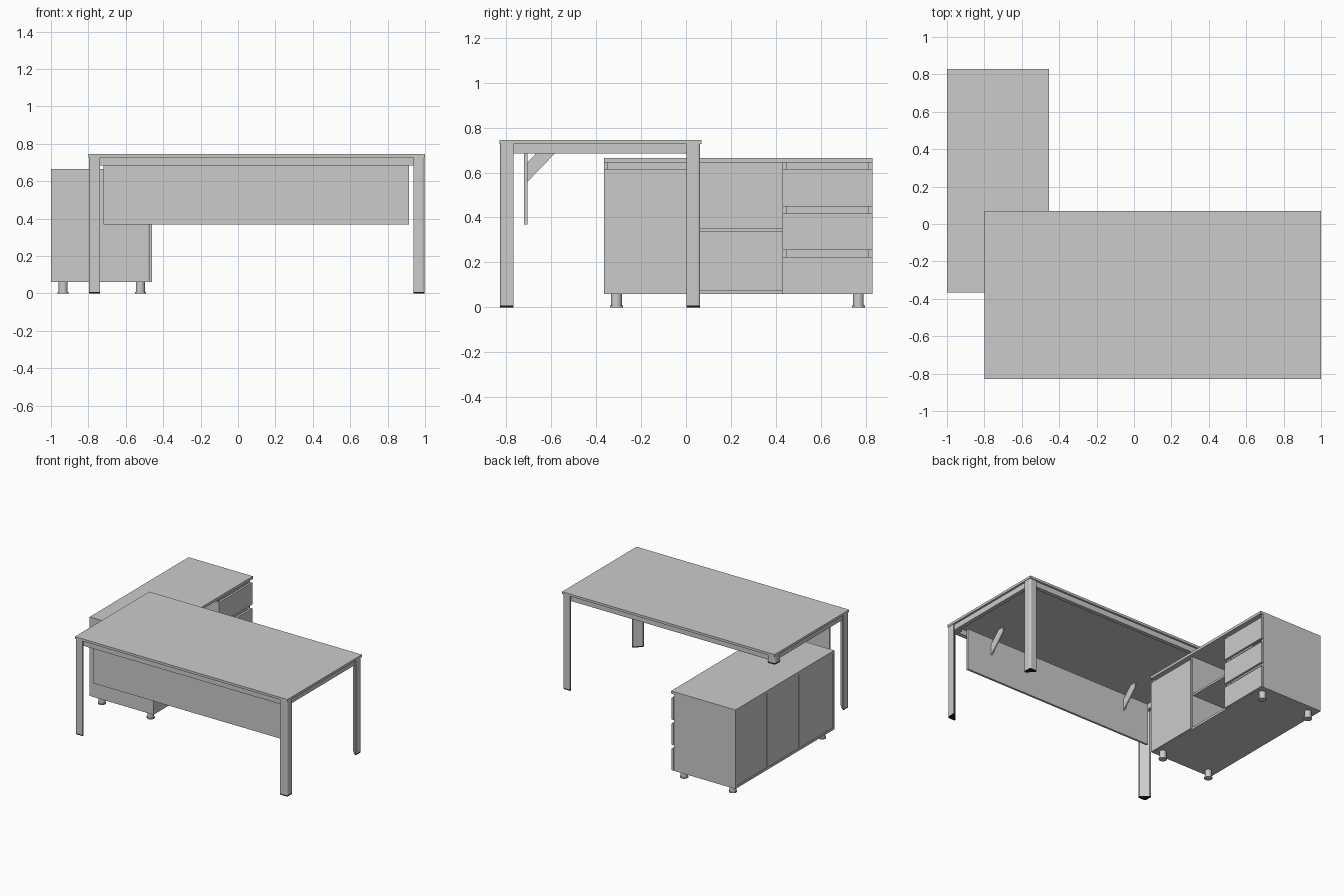
import bpy, bmesh, math

if "Cube" in bpy.data.objects:
    bpy.data.objects.remove(bpy.data.objects["Cube"])

black = bpy.data.materials.new("black_plastic")
black.diffuse_color = (0.01, 0.01, 0.01, 1)
black.use_nodes = True
black.node_tree.nodes["Principled BSDF"].inputs["Base Color"].default_value = black.diffuse_color


def finish(name, bm, mat=None):
    bmesh.ops.recalc_face_normals(bm, faces=bm.faces)
    me = bpy.data.meshes.new(name)
    bm.to_mesh(me)
    bm.free()
    ob = bpy.data.objects.new(name, me)
    bpy.context.collection.objects.link(ob)
    if mat:
        me.materials.append(mat)
    return ob


def box(name, x0, x1, y0, y1, z0, z1):
    bm = bmesh.new()
    bmesh.ops.create_cube(bm, size=1)
    for v in bm.verts:
        v.co = ((x0 + x1) / 2 + v.co.x * (x1 - x0),
                (y0 + y1) / 2 + v.co.y * (y1 - y0),
                (z0 + z1) / 2 + v.co.z * (z1 - z0))
    return finish(name, bm)


def extrude(name, pts, vec, mat=None):
    bm = bmesh.new()
    f = bm.faces.new([bm.verts.new(p) for p in pts])
    r = bmesh.ops.extrude_face_region(bm, geom=[f])
    vs = [g for g in r["geom"] if isinstance(g, bmesh.types.BMVert)]
    bmesh.ops.translate(bm, verts=vs, vec=vec)
    return finish(name, bm, mat)


def cylinder(name, x, y, z0, z1, r):
    bm = bmesh.new()
    bmesh.ops.create_cone(bm, cap_ends=True, segments=24, radius1=r, radius2=r, depth=z1 - z0)
    bmesh.ops.translate(bm, verts=bm.verts, vec=(x, y, (z0 + z1) / 2))
    for f in bm.faces:
        f.smooth = len(f.verts) == 4
    ob = finish(name, bm)
    for e in ob.data.edges:
        a, b = (ob.data.vertices[i].co.z for i in e.vertices)
        e.use_edge_sharp = abs(a - b) < 1e-5
    return ob


# Desk top
box("desk_top", -0.80, 1.0, -0.83, 0.07, 0.727, 0.745)

# Frame rails under the top
for n, y in (("front", -0.815), ("back", 0.025)):
    box(n + "_rail", -0.74, 0.94, y, y + 0.03, 0.685, 0.727)
for n, x in (("left", -0.785), ("right", 0.955)):
    box(n + "_rail", x, x + 0.03, -0.77, 0.0, 0.685, 0.727)

# Corner legs: three-cornered section with a rounded outer edge
profile = [(0.012 - 0.012 * math.sin(t), 0.012 - 0.012 * math.cos(t))
           for t in (i * math.pi / 8 for i in range(5))]
profile = profile + [(0, 0.06), (0.01, 0.06), (0.06, 0.01), (0.06, 0)]
for nx, x, sx in (("left", -0.797, 1), ("right", 0.997, -1)):
    for ny, y, sy in (("front", -0.828, 1), ("back", 0.063, -1)):
        name = f"{ny}_{nx}_leg"
        # The back left leg is a stub standing on the cabinet
        z0 = 0.665 if name == "back_left_leg" else 0.0
        ring = [(x + sx * a, y + sy * b) for a, b in profile]
        extrude(name + "_foot", [(a, b, z0) for a, b in ring], (0, 0, 0.008), black)
        extrude(name, [(a, b, z0 + 0.008) for a, b in ring], (0, 0, 0.719 - z0))
        # Corner connector block
        xs = sorted((x + sx * 0.015, x + sx * 0.07))
        ys = sorted((y + sy * 0.015, y + sy * 0.07))
        box(name + "_connector", *xs, *ys, 0.69, 0.727)

# Modesty panel and its brackets
box("modesty_panel", -0.72, 0.915, -0.722, -0.706, 0.368, 0.69)
strip = [(-0.706, 0.56), (-0.58, 0.69), (-0.58, 0.727), (-0.63, 0.727), (-0.706, 0.645)]
for n, x in (("left", -0.5), ("right", 0.7)):
    extrude(n + "_bracket", [(x - 0.005, y, z) for y, z in strip], (0.01, 0, 0))

# Cabinet carcass
box("cabinet_top", -1.0, -0.455, -0.365, 0.83, 0.645, 0.665)
box("cabinet_bottom", -1.0, -0.478, -0.365, 0.83, 0.06, 0.077)
box("cabinet_back", -0.995, -0.98, -0.35, 0.815, 0.077, 0.645)
for n, y in (("front_side", -0.365), ("door_divider", 0.045),
             ("drawer_divider", 0.43), ("back_side", 0.813)):
    box("cabinet_" + n, -1.0, -0.478, y, y + 0.017, 0.077, 0.645)
box("niche_shelf", -0.98, -0.485, 0.062, 0.43, 0.335, 0.35)

# Door with a finger gap above
box("cabinet_door", -0.477, -0.46, -0.365, 0.062, 0.06, 0.615)
box("door_gap_strip", -0.51, -0.495, -0.348, 0.045, 0.59, 0.645)

# Drawers with finger gaps
for i, (z0, z1) in enumerate(((0.06, 0.225), (0.255, 0.418), (0.448, 0.615))):
    box(f"drawer_front_{i + 1}", -0.477, -0.46, 0.43, 0.83, z0, z1)
    box(f"drawer_gap_strip_{i + 1}", -0.51, -0.495, 0.447, 0.813, z1 - 0.03, z1 + 0.035)

# Cabinet feet
for nx, x in (("left", -0.935), ("right", -0.522)):
    for ny, y in (("front", -0.31), ("back", 0.768)):
        cylinder(f"{ny}_{nx}_cabinet_foot", x, y, 0.008, 0.06, 0.024)
        cylinder(f"{ny}_{nx}_cabinet_foot_pad", x, y, 0.0, 0.008, 0.029)
